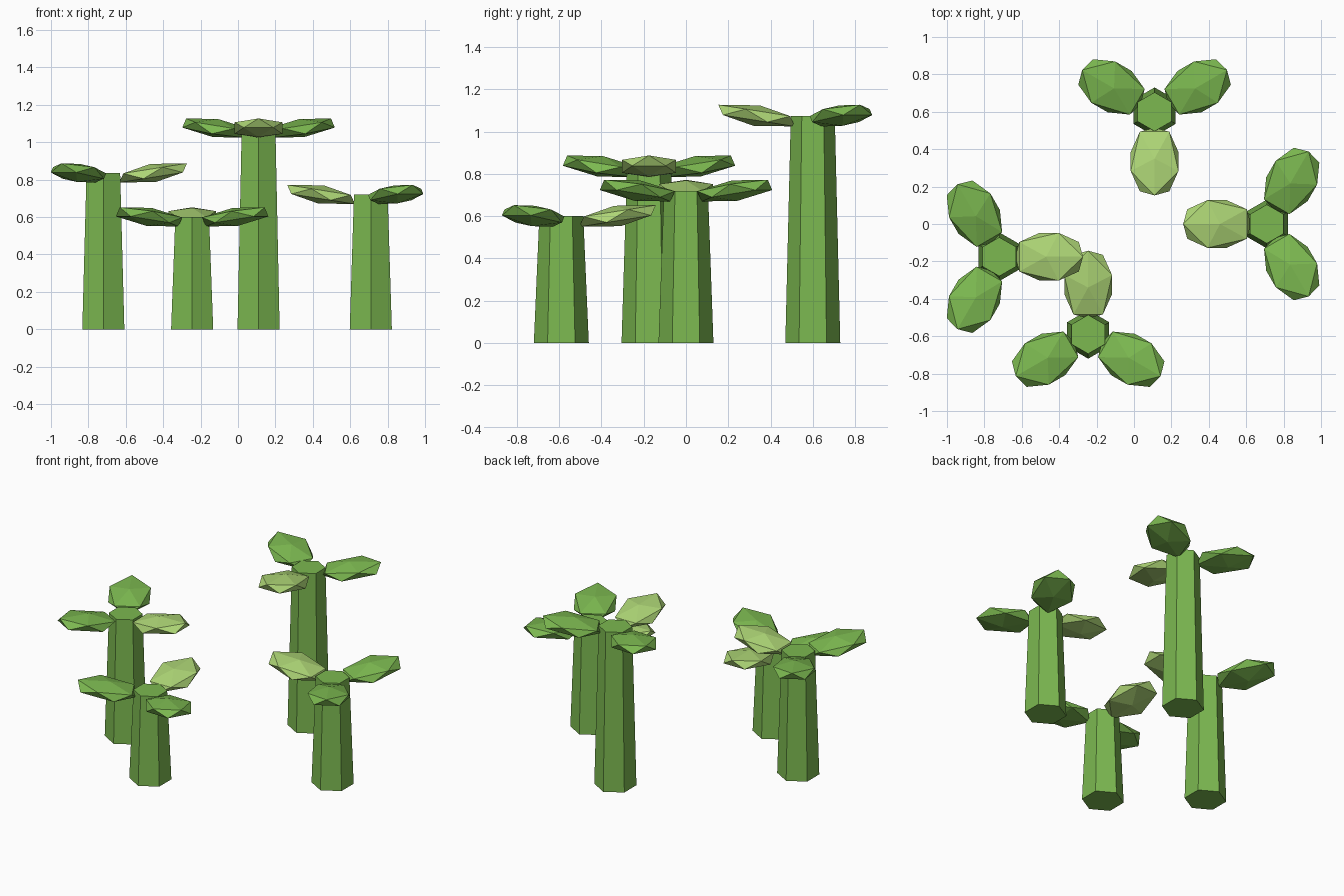
import bpy
import bmesh
from math import radians, cos, sin
from mathutils import Matrix

cube = bpy.data.objects.get("Cube")
if cube:
    bpy.data.objects.remove(cube, do_unlink=True)


def make_material(name, rgb):
    mat = bpy.data.materials.new(name)
    mat.use_nodes = True
    colour = (*rgb, 1.0)
    mat.diffuse_color = colour
    mat.node_tree.nodes["Principled BSDF"].inputs["Base Color"].default_value = colour
    return mat


green = make_material("leaf_green", (0.20, 0.48, 0.08))
pale = make_material("pale_green", (0.42, 0.67, 0.18))


def add_object(name, bm, mat):
    bmesh.ops.recalc_face_normals(bm, faces=bm.faces)
    mesh = bpy.data.meshes.new(name)
    bm.to_mesh(mesh)
    bm.free()
    mesh.materials.append(mat)
    obj = bpy.data.objects.new(name, mesh)
    bpy.context.collection.objects.link(obj)
    return obj


# Tapered six-sided stalk with a corner facing front and back
def add_stalk(name, x, y, height):
    bm = bmesh.new()
    rings = []
    for radius, z in ((0.13, 0), (0.104, height)):
        angles = [radians(30 + 60 * i) for i in range(6)]
        rings.append([bm.verts.new((x + radius * cos(a), y + radius * sin(a), z))
                      for a in angles])
    low, high = rings
    bm.faces.new(low)
    bm.faces.new(high)
    for i in range(6):
        j = (i + 1) % 6
        bm.faces.new((low[i], low[j], high[j], high[i]))
    add_object(name, bm, green)


# Flattened, faceted leaf reaching outward and slightly upward
def add_leaf(name, x, y, height, angle, mat):
    bm = bmesh.new()
    bmesh.ops.create_icosphere(bm, subdivisions=1, radius=1)
    for v in bm.verts:
        v.co.x = v.co.x * 0.213 - v.co.z * 0.008
        v.co.y *= 0.15
        v.co.z *= 0.05
    place = (Matrix.Translation((x, y, height))
             @ Matrix.Rotation(radians(angle), 4, 'Z')
             @ Matrix.Translation((0.266, 0, 0.001))
             @ Matrix.Rotation(radians(-9), 4, 'Y'))
    bm.transform(place)
    add_object(name, bm, mat)


# Each plant: name, position, height, direction of its pale leaf
plants = (
    ("left", 0.71, 0.0, 0.72, 180),
    ("right", -0.72, -0.175, 0.835, 0),
    ("back", 0.11, 0.6, 1.075, -90),
    ("front", -0.245, -0.59, 0.6, 90),
)
for name, x, y, height, angle in plants:
    add_stalk(name + "_stalk", x, y, height)
    add_leaf(name + "_pale_leaf", x, y, height, angle, pale)
    for side, turn in (("a", 120), ("b", -120)):
        add_leaf(f"{name}_green_leaf_{side}", x, y, height, angle + turn, green)
